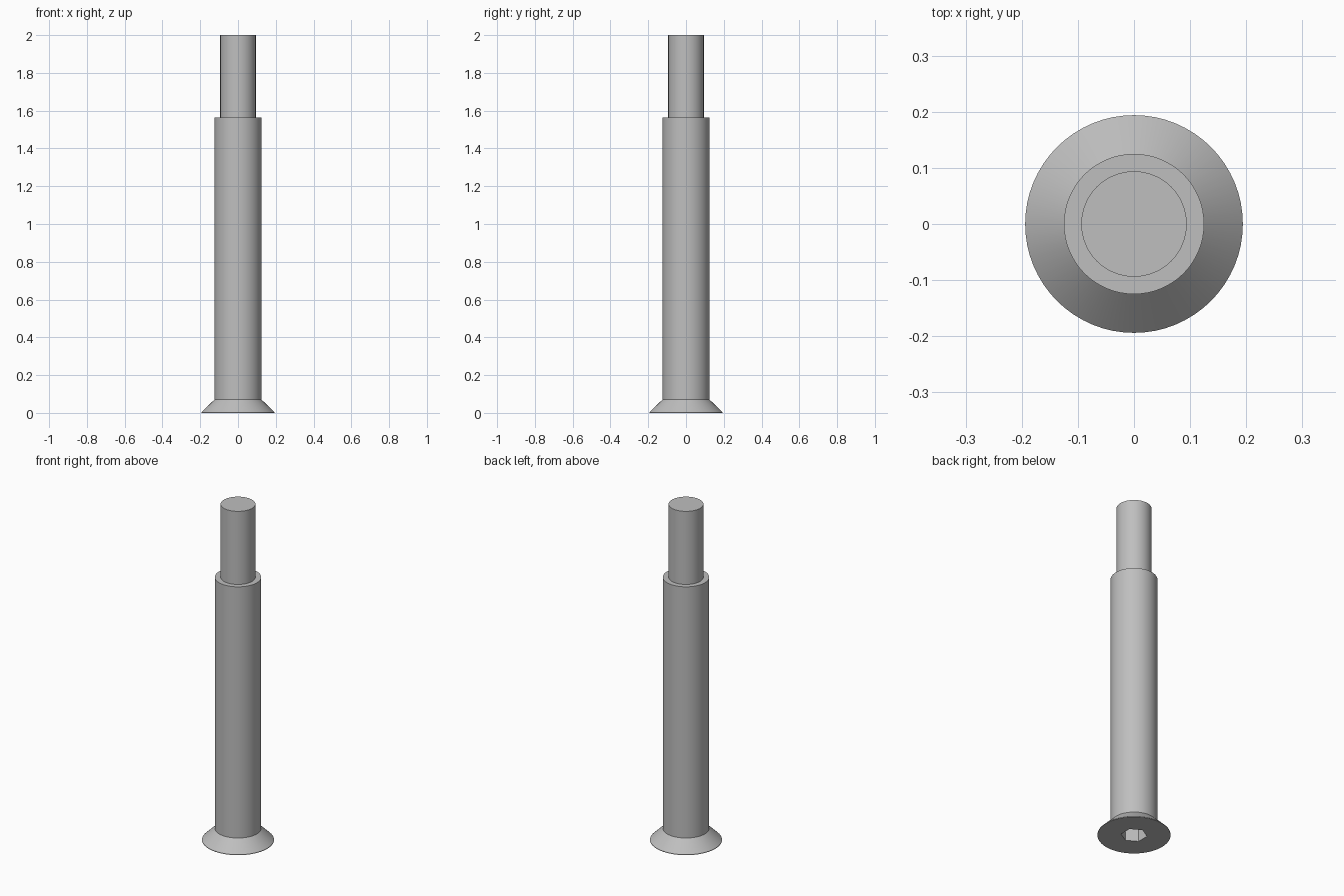
import bpy, bmesh, math

cube = bpy.data.objects.get("Cube")
if cube:
    bpy.data.objects.remove(cube, do_unlink=True)

SEGMENTS = 64
SOCKET_RADIUS = 0.07
SOCKET_DEPTH = 0.1
# Outer profile as (radius, height), from the head up to the tip
PROFILE = [(0.194, 0), (0.194, 0.003), (0.125, 0.07), (0.125, 1.565), (0.094, 1.565), (0.094, 2)]

steel = bpy.data.materials.new("grey steel")
steel.use_nodes = True
colour = (0.52, 0.52, 0.52, 1)
steel.diffuse_color = colour
steel.node_tree.nodes["Principled BSDF"].inputs["Base Color"].default_value = colour


def ring(bm, radius, z, count, start=0.0):
    """Add a ring of vertices around the z axis."""
    angles = [start + math.tau * i / count for i in range(count)]
    return [bm.verts.new((radius * math.cos(a), radius * math.sin(a), z)) for a in angles]


def wall(bm, low, high):
    """Join two rings of equal count with quads."""
    n = len(low)
    for i in range(n):
        j = (i + 1) % n
        bm.faces.new((low[i], low[j], high[j], high[i]))


def loop_edges(bm, verts):
    return [bm.edges.get((verts[i - 1], verts[i])) for i in range(len(verts))]


bm = bmesh.new()

# Countersunk head, shank and stepped tip
rings = [ring(bm, r, z, SEGMENTS) for r, z in PROFILE]
for low, high in zip(rings, rings[1:]):
    wall(bm, low, high)
bm.faces.new(rings[-1])

# Hexagonal drive socket sunk into the head
rim = ring(bm, SOCKET_RADIUS, 0, 6, math.pi / 6)
floor = ring(bm, SOCKET_RADIUS, SOCKET_DEPTH, 6, math.pi / 6)
wall(bm, rim, floor)
bm.faces.new(floor)

# Flat underside between the head edge and the socket
bmesh.ops.triangle_fill(bm, use_beauty=True,
                        edges=loop_edges(bm, rings[0]) + loop_edges(bm, rim))
bmesh.ops.recalc_face_normals(bm, faces=bm.faces[:])

mesh = bpy.data.meshes.new("countersunk_bolt")
bm.to_mesh(mesh)
bm.free()
mesh.materials.append(steel)
bolt = bpy.data.objects.new("countersunk_bolt", mesh)
bpy.context.collection.objects.link(bolt)

bpy.ops.object.select_all(action="DESELECT")
bolt.select_set(True)
bpy.context.view_layer.objects.active = bolt
bpy.ops.object.shade_smooth_by_angle(angle=math.radians(30))
